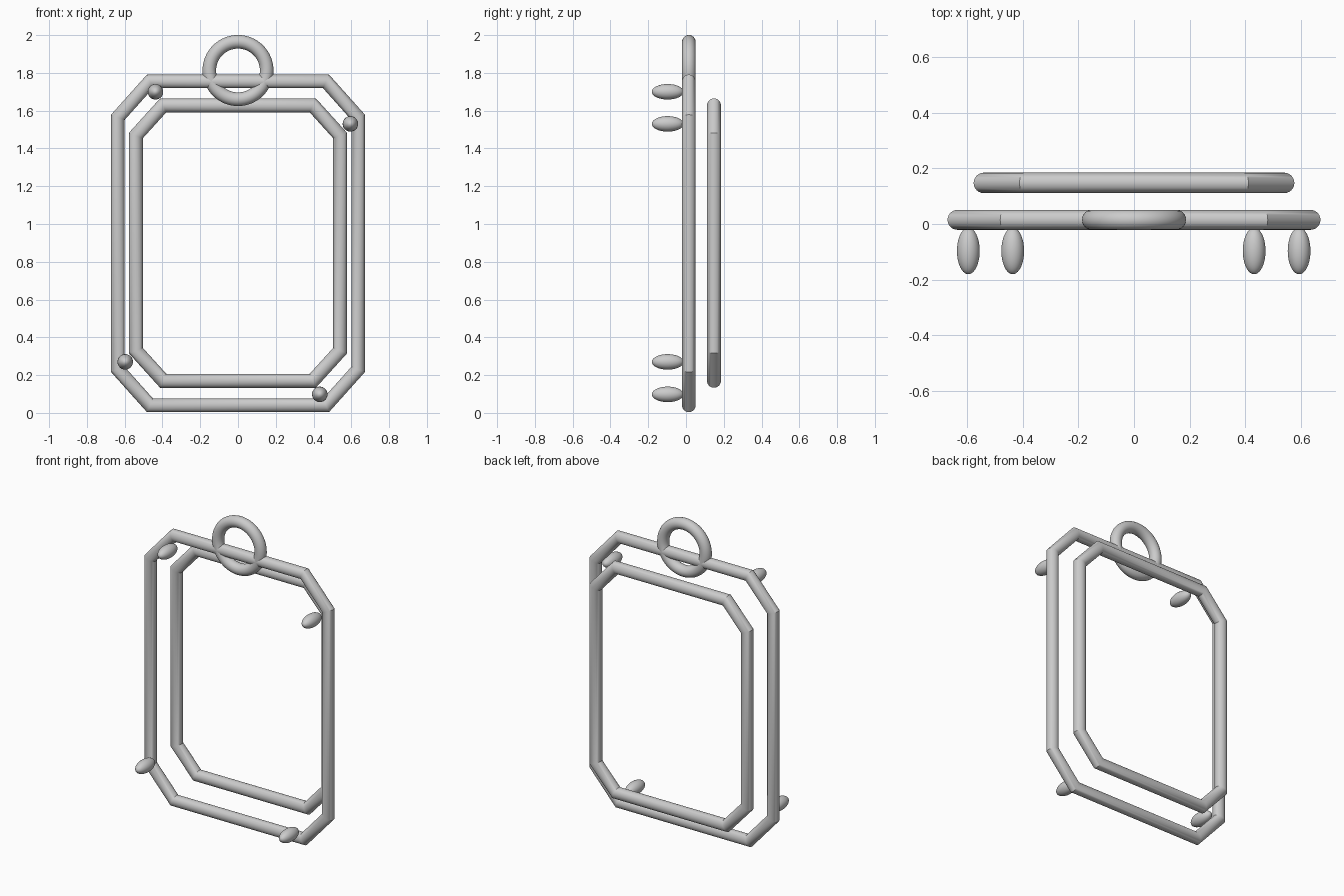
import bpy, bmesh, math
from mathutils import Vector

cube = bpy.data.objects.get("Cube")
if cube:
    bpy.data.objects.remove(cube, do_unlink=True)

metal = bpy.data.materials.new("grey metal")
metal.use_nodes = True
GREY = (0.6, 0.6, 0.6, 1)
metal.diffuse_color = GREY
metal.node_tree.nodes["Principled BSDF"].inputs["Base Color"].default_value = GREY


def finish(obj, name):
    obj.name = name
    obj.data.materials.append(metal)
    bpy.ops.object.select_all(action="DESELECT")
    obj.select_set(True)
    bpy.context.view_layer.objects.active = obj
    bpy.ops.object.shade_smooth_by_angle(angle=math.radians(30))


def wire_frame(name, half_w, bottom, top, cut_x, cut_z, y, radius, sides=24):
    """Round wire bent into a cut-corner rectangle with mitred joints."""
    mid, half_h = (top + bottom) / 2, (top - bottom) / 2
    a, b = half_w - cut_x, half_h - cut_z
    quarter = [(half_w, b), (a, half_h)]
    right = [(x, -z) for x, z in reversed(quarter)] + quarter
    path = [Vector(p) for p in right + [(-x, z) for x, z in reversed(right)]]
    bm = bmesh.new()
    rings = []
    for i, p in enumerate(path):
        d_in = (p - path[i - 1]).normalized()
        d_out = (path[(i + 1) % len(path)] - p).normalized()
        n_in, n_out = Vector((d_in.y, -d_in.x)), Vector((d_out.y, -d_out.x))
        mitre = (n_in + n_out) / (1 + n_in.dot(n_out))
        ring = []
        for k in range(sides):
            t = math.tau * k / sides
            q = p + mitre * radius * math.cos(t)
            ring.append(bm.verts.new((q.x, y + radius * math.sin(t), mid + q.y)))
        rings.append(ring)
    for i, ring in enumerate(rings):
        nxt = rings[(i + 1) % len(rings)]
        for k in range(sides):
            m = (k + 1) % sides
            bm.faces.new((ring[k], ring[m], nxt[m], nxt[k]))
    bmesh.ops.recalc_face_normals(bm, faces=bm.faces)
    mesh = bpy.data.meshes.new(name)
    bm.to_mesh(mesh)
    bm.free()
    obj = bpy.data.objects.new(name, mesh)
    bpy.context.collection.objects.link(obj)
    finish(obj, name)


# Front and back wire frames
wire_frame("front_frame", 0.636, 0.04, 1.755, 0.17, 0.19, 0.015, 0.036)
wire_frame("back_frame", 0.541, 0.17, 1.628, 0.145, 0.16, 0.148, 0.037)

# Hanging ring
bpy.ops.mesh.primitive_torus_add(
    location=(0, 0.015, 1.8125), rotation=(math.pi / 2, 0, 0),
    major_radius=0.152, minor_radius=0.036, major_segments=64, minor_segments=24)
finish(bpy.context.object, "hanging_ring")

# Oval prongs, one near each corner
prongs = {"upper_right": (-0.437, 1.70), "upper_left": (0.595, 1.53),
          "lower_right": (-0.597, 0.27), "lower_left": (0.433, 0.098)}
for place, (x, z) in prongs.items():
    bpy.ops.mesh.primitive_uv_sphere_add(
        segments=32, ring_count=20, radius=1,
        location=(x, -0.097, z), rotation=(math.pi / 2, 0, 0))
    prong = bpy.context.object
    prong.scale = (0.041, 0.041, 0.084)
    finish(prong, place + "_prong")
